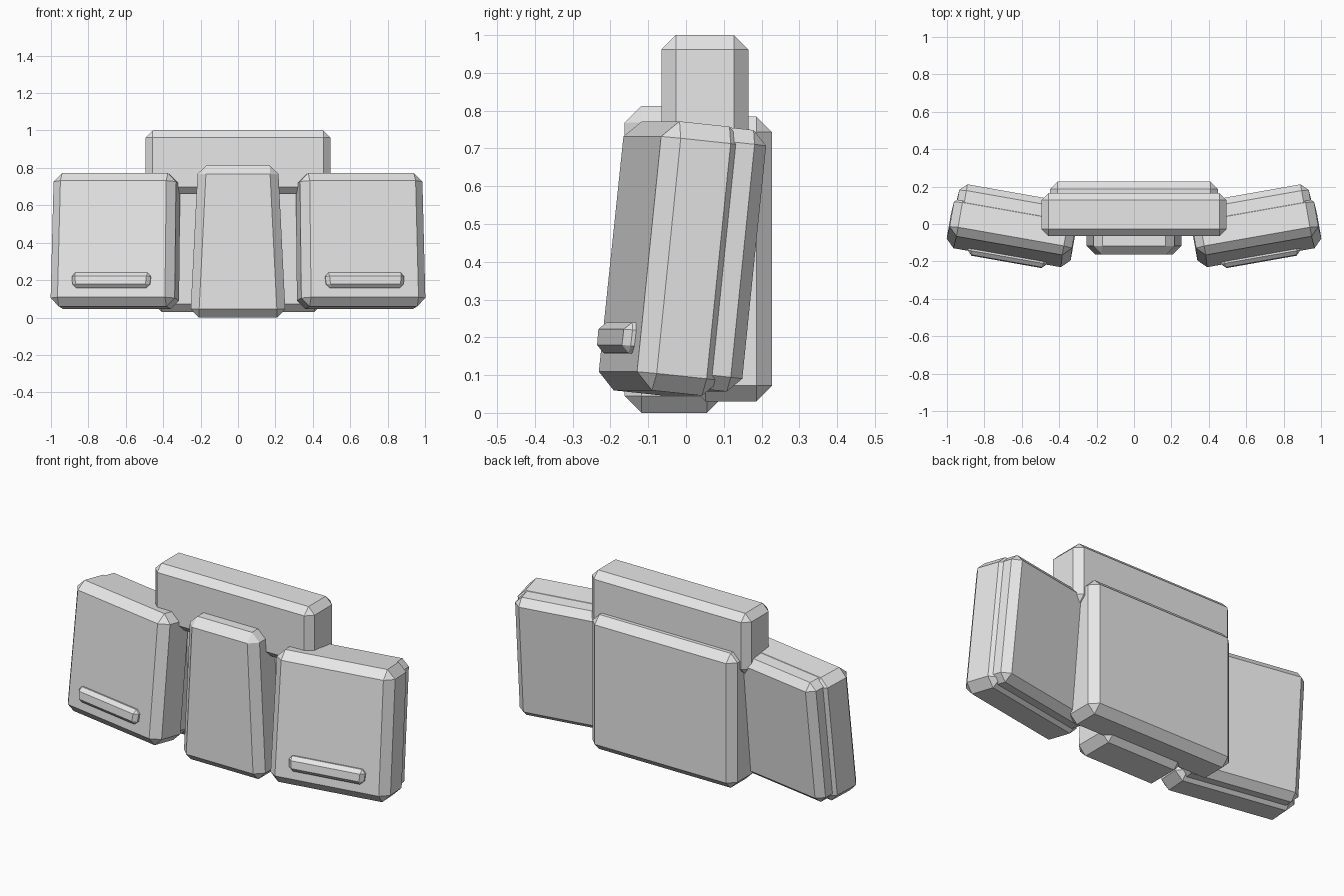
import bpy, bmesh, math
from mathutils import Matrix, Vector

old = bpy.data.objects.get("Cube")
if old:
    bpy.data.objects.remove(old, do_unlink=True)

# Single plain grey
grey = bpy.data.materials.new("plain_grey")
grey.use_nodes = True
colour = (0.8, 0.8, 0.8, 1)
grey.diffuse_color = colour
grey.node_tree.nodes["Principled BSDF"].inputs["Base Color"].default_value = colour


def padded_box(name, low, high, chamfer, taper=1.0, frame=Matrix()):
    """Chamfered box between two corners; taper scales the width of its top."""
    low, high = Vector(low), Vector(high)
    centre, size = (low + high) / 2, high - low
    bm = bmesh.new()
    bmesh.ops.create_cube(bm, size=1)
    for v in bm.verts:
        if v.co.z > 0:
            v.co.x *= taper
        v.co = centre + v.co * size
    bmesh.ops.bevel(bm, geom=bm.edges[:], offset=chamfer, segments=1,
                    affect='EDGES', clamp_overlap=True)
    bmesh.ops.recalc_face_normals(bm, faces=bm.faces[:])
    mesh = bpy.data.meshes.new(name)
    bm.to_mesh(mesh)
    bm.free()
    mesh.materials.append(grey)
    obj = bpy.data.objects.new(name, mesh)
    obj.matrix_world = frame
    bpy.context.collection.objects.link(obj)
    bpy.ops.object.select_all(action='DESELECT')
    obj.select_set(True)
    bpy.context.view_layer.objects.active = obj
    bpy.ops.object.shade_smooth_by_angle(angle=math.radians(30))
    return obj


# Central stack: upper bar, back panel and tapered middle pouch
padded_box("upper_bar", (-0.495, -0.065, 0.66), (0.495, 0.165, 1.0), 0.038)
padded_box("back_panel", (-0.45, 0.01, 0.03), (0.45, 0.228, 0.785), 0.042)
padded_box("middle_pouch", (-0.255, -0.163, 0), (0.255, 0.1, 0.813), 0.045, 0.84)

# Side pouches, turned outward and leaning back
for side, label in ((1, "left"), (-1, "right")):
    frame = (Matrix.Translation((side * 0.655, -0.05, 0.41))
             @ Matrix.Rotation(math.radians(10 * side), 4, 'Z')
             @ Matrix.Rotation(math.radians(-6), 4, 'X'))
    padded_box(label + "_pouch", (-0.337, -0.1, -0.358), (0.337, 0.125, 0.358),
               0.045, 0.985, frame)
    padded_box(label + "_pouch_backing", (-0.32, 0.02, -0.34), (0.32, 0.185, 0.356),
               0.038, 0.985, frame)
    padded_box(label + "_pull_tab", (-0.208, -0.13, -0.265), (0.208, -0.07, -0.183),
               0.02, 1.04, frame)
